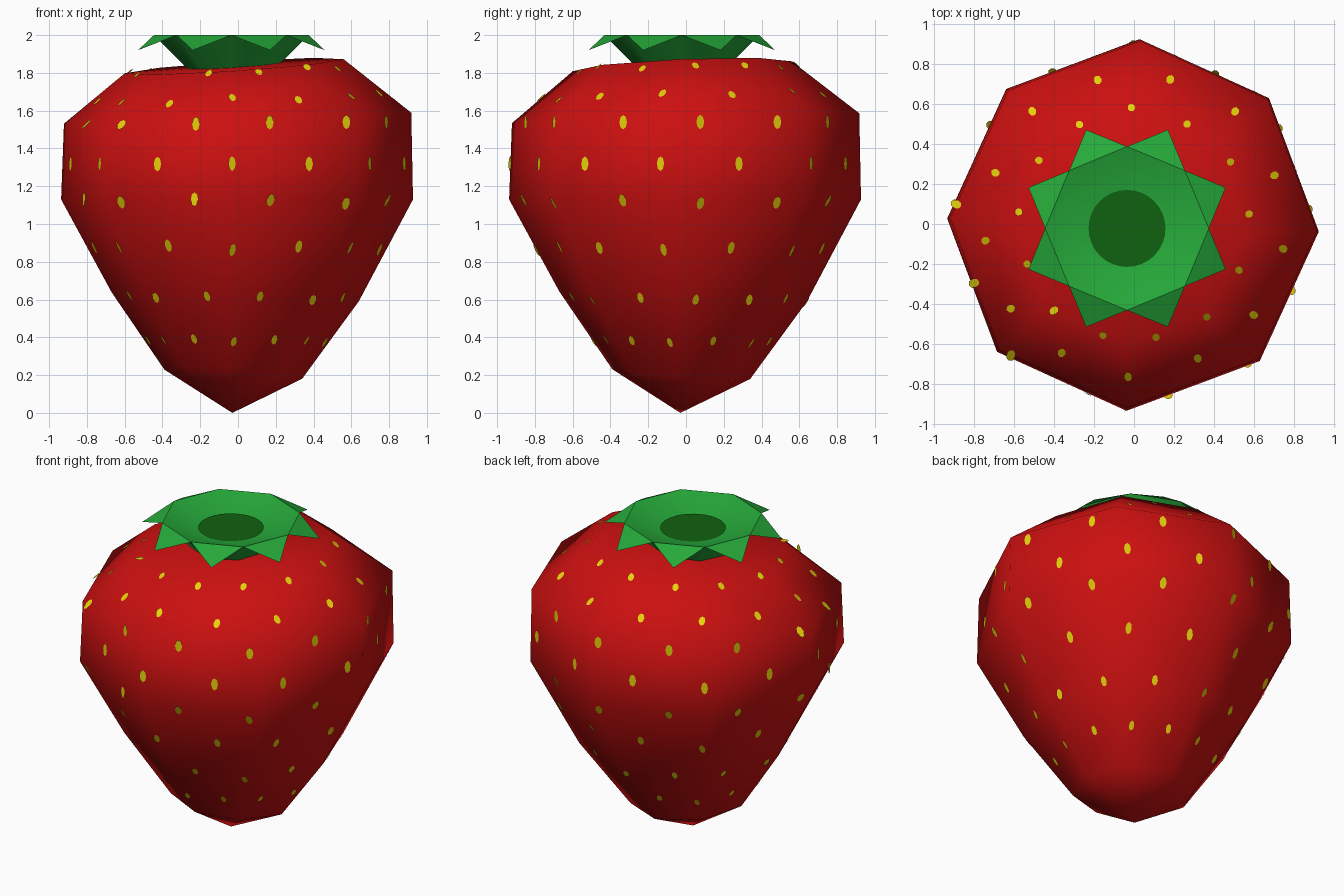
import bpy, bmesh, math
from mathutils import Vector
from mathutils.bvhtree import BVHTree

if "Cube" in bpy.data.objects:
    bpy.data.objects.remove(bpy.data.objects["Cube"])


def material(name, rgb):
    m = bpy.data.materials.new(name)
    m.diffuse_color = (*rgb, 1)
    m.use_nodes = True
    m.node_tree.nodes["Principled BSDF"].inputs["Base Color"].default_value = m.diffuse_color
    return m


RED = material("berry red", (0.60, 0.005, 0.005))
GREEN = material("leaf green", (0.019, 0.40, 0.042))
DARK = material("dark green", (0.005, 0.122, 0.005))
YELLOW = material("seed yellow", (0.78, 0.63, 0.003))


def finish(bm, name, mat, angle=None):
    me = bpy.data.meshes.new(name)
    bm.to_mesh(me)
    bm.free()
    ob = bpy.data.objects.new(name, me)
    bpy.context.collection.objects.link(ob)
    me.materials.append(mat)
    if angle is not None:
        bpy.ops.object.select_all(action='DESELECT')
        ob.select_set(True)
        bpy.context.view_layer.objects.active = ob
        bpy.ops.object.shade_smooth_by_angle(angle=math.radians(angle))
    return ob


def ring(bm, c, r, z, n, phase=0, tx=0, ty=0):
    """Ring of n vertices; tx, ty tilt it along x and y."""
    out = []
    for i in range(n):
        a = phase + math.tau * i / n
        out.append(bm.verts.new((c[0] + r * math.cos(a), c[1] + r * math.sin(a),
                                 z + tx * math.cos(a) + ty * math.sin(a))))
    return out


def bridge(bm, lo, hi):
    n = len(lo)
    for i in range(n):
        j = (i + 1) % n
        bm.faces.new((lo[i], lo[j], hi[j], hi[i]))


# Berry body: eight-sided, slightly tilted rings between two poles
bm = bmesh.new()
PROFILE = [  # centre offset, radius, height, tilt x, tilt y
    (-0.025, 0.365, 0.205, -0.025, -0.025),
    (-0.015, 0.655, 0.615, -0.025, -0.025),
    (-0.005, 0.932, 1.13, 0.0, 0.0),
    (-0.002, 0.92, 1.56, 0.03, 0.025),
    (-0.02, 0.58, 1.835, 0.038, 0.025),
]
rings = [ring(bm, (c, c), r, z, 8, math.radians(-2), tx, ty)
         for c, r, z, tx, ty in PROFILE]
for lo, hi in zip(rings, rings[1:]):
    bridge(bm, lo, hi)
bottom = bm.verts.new((-0.03, -0.03, 0))
top = bm.verts.new((-0.02, -0.02, 1.84))
for i in range(8):
    j = (i + 1) % 8
    bm.faces.new((bottom, rings[0][j], rings[0][i]))
    bm.faces.new((top, rings[-1][i], rings[-1][j]))
bmesh.ops.triangulate(bm, faces=bm.faces[:])
bmesh.ops.recalc_face_normals(bm, faces=bm.faces)
tree = BVHTree.FromBMesh(bm)
finish(bm, "berry_body", RED, 180)

# Seeds: thirteen thin oval plates per row, rows staggered
bm = bmesh.new()
ROWS = [  # radius, height, half width, half length
    (0.47, 0.38, 0.016, 0.030), (0.63, 0.60, 0.018, 0.032),
    (0.78, 0.86, 0.019, 0.037), (0.90, 1.11, 0.021, 0.038),
    (0.92, 1.32, 0.021, 0.039), (0.91, 1.54, 0.022, 0.038),
    (0.76, 1.68, 0.020, 0.030), (0.58, 1.82, 0.019, 0.026),
]
for k, (r, z, w, l) in enumerate(ROWS):
    for i in range(13):
        a = math.radians(-91) + math.tau * (i + 0.5 * (k % 2)) / 13
        loc, nor, _, _ = tree.find_nearest(Vector((r * math.cos(a) - 0.015, r * math.sin(a) - 0.015, z)))
        side = Vector((0, 0, 1)).cross(nor).normalized()
        up = nor.cross(side)
        base = loc + nor * 0.004
        bm.faces.new([bm.verts.new(base + side * w * math.cos(t) + up * l * math.sin(t))
                      for t in (math.tau * s / 8 for s in range(8))])
finish(bm, "seeds", YELLOW)

# Calyx: eight-pointed crown on a tapered neck with a sunken floor
C = (-0.035, -0.022)
bm = bmesh.new()
neck = ring(bm, C, 0.20, 1.79, 8)
rim = ring(bm, C, 0.41, 2.0, 8)
floor = ring(bm, C, 0.22, 1.935, 8)
tips = ring(bm, C, 0.535, 1.92, 8, math.pi / 8)
bridge(bm, neck, rim)
bridge(bm, rim, floor)
bm.faces.new(floor)
for i in range(8):
    bm.faces.new((rim[i], tips[i], rim[(i + 1) % 8]))
finish(bm, "leaf_crown", GREEN, 50)

# Stem scar: dark round plate on the crown floor
bm = bmesh.new()
bm.faces.new(ring(bm, C, 0.193, 1.939, 32))
finish(bm, "stem_scar", DARK)
